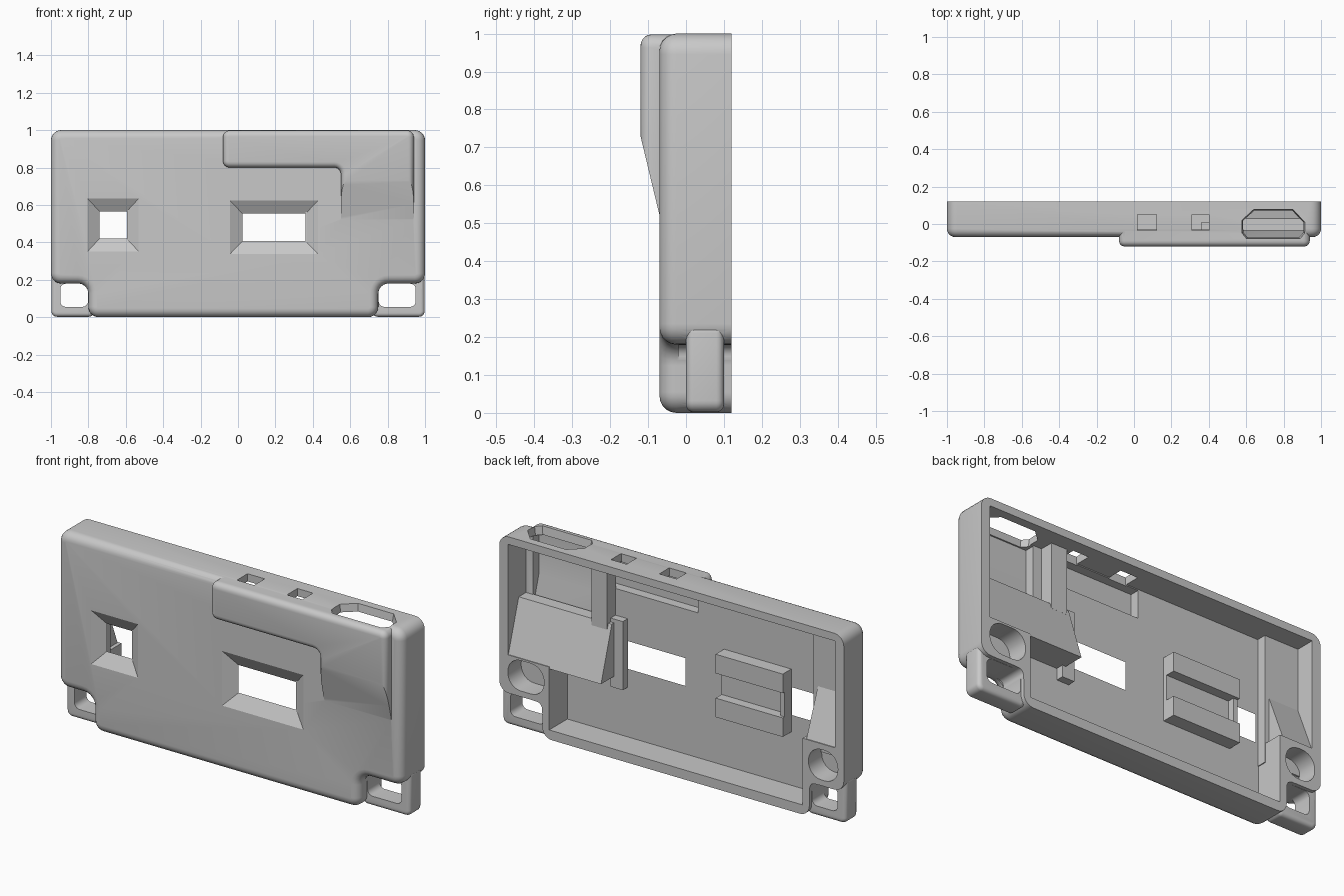
import bpy, bmesh
from math import sin, cos, pi
from mathutils import Vector

cube = bpy.data.objects.get("Cube")
if cube:
    bpy.data.objects.remove(cube, do_unlink=True)

SHADE = (0.58, 0.58, 0.58, 1)
grey = bpy.data.materials.new("plain_grey")
grey.use_nodes = True
grey.diffuse_color = SHADE
grey.node_tree.nodes["Principled BSDF"].inputs["Base Color"].default_value = SHADE


def rect(u0, u1, v0, v1):
    return [(u0, v0), (u1, v0), (u1, v1), (u0, v1)]


def rounded(pts, r, inset=0, n=6):
    """Counter-clockwise polygon with true arc corners, moved inward by inset."""
    out = []
    for i, p in enumerate(pts):
        p = Vector(p)
        a = (Vector(pts[i - 1]) - p).normalized()
        b = (Vector(pts[(i + 1) % len(pts)]) - p).normalized()
        convex = a.x * b.y - a.y * b.x < 0
        centre = p + (a + b) * r
        radius = r - inset if convex else r + inset
        for k in range(n + 1):
            t = k / n * pi / 2
            out.append(centre - (b * cos(t) + a * sin(t)) * radius)
    return out


def loft(name, rings, axis):
    """Skin a list of (profile, depth) rings into a closed solid."""
    order = {"x": lambda p, d: (d, p[0], p[1]),
             "y": lambda p, d: (p[0], d, p[1]),
             "z": lambda p, d: (p[0], p[1], d)}[axis]
    bm = bmesh.new()
    loops = [[bm.verts.new(order(p, d)) for p in pts] for pts, d in rings]
    bm.faces.new(loops[0])
    bm.faces.new(loops[-1])
    for low, high in zip(loops, loops[1:]):
        for i in range(len(low)):
            bm.faces.new((low[i - 1], low[i], high[i], high[i - 1]))
    bmesh.ops.recalc_face_normals(bm, faces=bm.faces)
    mesh = bpy.data.meshes.new(name)
    bm.to_mesh(mesh)
    bm.free()
    mesh.materials.append(grey)
    ob = bpy.data.objects.new(name, mesh)
    bpy.context.collection.objects.link(ob)
    return ob


def prism(name, pts, axis, a, b, scale=(1, 1)):
    """Straight or tapered extrusion; scale shrinks the far end."""
    mid = [(min(c) + max(c)) / 2 for c in zip(*pts)]
    far = [[m + (v - m) * s for v, m, s in zip(p, mid, scale)] for p in pts]
    return loft(name, [(pts, a), (far, b)], axis)


def soft_plate(name, pts, y0, y1, r, edge, both=False):
    """Plate with rounded corners and a rounded front (and back) edge."""
    steps = [k / 5 * pi / 2 for k in range(6)]
    rings = [(rounded(pts, r, edge * (1 - sin(t))), y0 + edge * (1 - cos(t))) for t in steps]
    if both:
        rings += [(rounded(pts, r, edge * (1 - cos(t))), y1 - edge * (1 - sin(t))) for t in steps]
    else:
        rings.append((rounded(pts, r), y1))
    return loft(name, rings, "y")


def combine(target, other, operation):
    """Apply a boolean and remove the helper."""
    bpy.context.view_layer.objects.active = target
    mod = target.modifiers.new("cut", "BOOLEAN")
    mod.object, mod.operation, mod.solver = other, operation, "EXACT"
    bpy.ops.object.modifier_apply(modifier=mod.name)
    bpy.data.objects.remove(other, do_unlink=True)


def cut(target, *args, **kw):
    combine(target, prism("cutter", *args, **kw), "DIFFERENCE")


# Outer shell with notched lower corners
outline = [(-1, 0.18), (-.8, .18), (-.8, 0), (.75, 0), (.75, .18), (1, .18), (1, 1), (-1, 1)]
shell = soft_plate("case_shell", outline, -.07, .12, .055, .045)

# Raised front area with a sloping lower end
bump = soft_plate("raised_front", [(-.08, .8), (.55, .8), (.55, .5), (.94, .5),
                                   (.94, .998), (-.08, .998)], -.12, -.005, .035, .03)
cut(bump, [(-.144, .83), (-.06, .48), (-.06, .45), (-.2, .45), (-.2, .83)], "x", .4, 1.1)
combine(shell, bump, "UNION")

# Strap loops in the lower corners
for inner, side in ((.75, 1), (-.8, -1)):
    lo, hi = sorted((inner - side * .032, side * .998))
    loop = soft_plate("strap_loop", rect(lo, hi, .002, .24), 0, .1, .03, .02, both=True)
    combine(shell, loop, "UNION")
    lo, hi = sorted((inner + side * .002, side * .95))
    cut(shell, rounded(rect(lo, hi, .055, .179), .03), "y", -.02, .13)

# Main cavity, open at the back
cut(shell, [(-.76, .05), (.71, .05), (.71, .38), (.95, .38),
            (.95, .96), (-.95, .96), (-.95, .4), (-.76, .4)], "y", -.03, .2)

# Pockets behind the raised area
cut(shell, rect(-.05, .47, .81, .955), "y", -.08, 0)
cut(shell, [(-.02, .54), (-.08, .74), (-.08, .955), (0, .955), (0, .54)], "x", .57, .91)

# Funnel windows through the front
cut(shell, rect(-.805, -.53, .35, .635), "y", -.071, -.029, scale=(.52, .5))
cut(shell, rect(-.045, .43, .335, .625), "y", -.071, -.029, scale=(.7, .49))

# Openings in the top wall
for x0, x1 in ((.02, .12), (.31, .4)):
    cut(shell, rect(x0, x1, -.035, .05), "z", .93, 1.05)
port = [(.575, -.05), (.6, -.08), (.89, -.08), (.915, -.05),
        (.915, .01), (.85, .08), (.64, .08), (.575, .02)]
cut(shell, port, "z", 1.01, .94, scale=(.93, .88))

# Rounded sockets in the back corners
for x0, x1 in ((.74, .95), (-.965, -.795)):
    cut(shell, rounded(rect(x0, x1, .21, .37), .075), "y", .01, .2)

# Inner supports
parts = [
    shell,
    prism("left_wedge", [(-.035, .37), (.119, .37), (.03, .65), (-.035, .65)], "x", .41, .96),
    prism("left_wedge_rib", rect(.36, .43, .31, .67), "y", -.035, .01),
    prism("upper_post", rect(.43, .52, .62, .965), "y", -.035, .04),
    prism("right_step", rect(-.96, -.755, .3, .965), "y", -.035, .02),
    prism("right_wedge", [(-.035, .39), (.119, .39), (.02, .64), (-.035, .64)], "x", -.96, -.78),
    prism("holder_base", rect(-.59, -.2, .33, .66), "y", -.035, -.01),
    prism("holder_end", rect(-.59, -.565, .34, .65), "y", -.035, .025),
]
for name, z in (("upper_rail", .56), ("lower_rail", .33)):
    parts.append(prism(name, rect(-.59, -.2, z, z + .1), "y", -.035, .04))

# Shading
bpy.ops.object.select_all(action="DESELECT")
for ob in parts:
    ob.select_set(True)
bpy.context.view_layer.objects.active = shell
bpy.ops.object.shade_smooth_by_angle(angle=.5)
